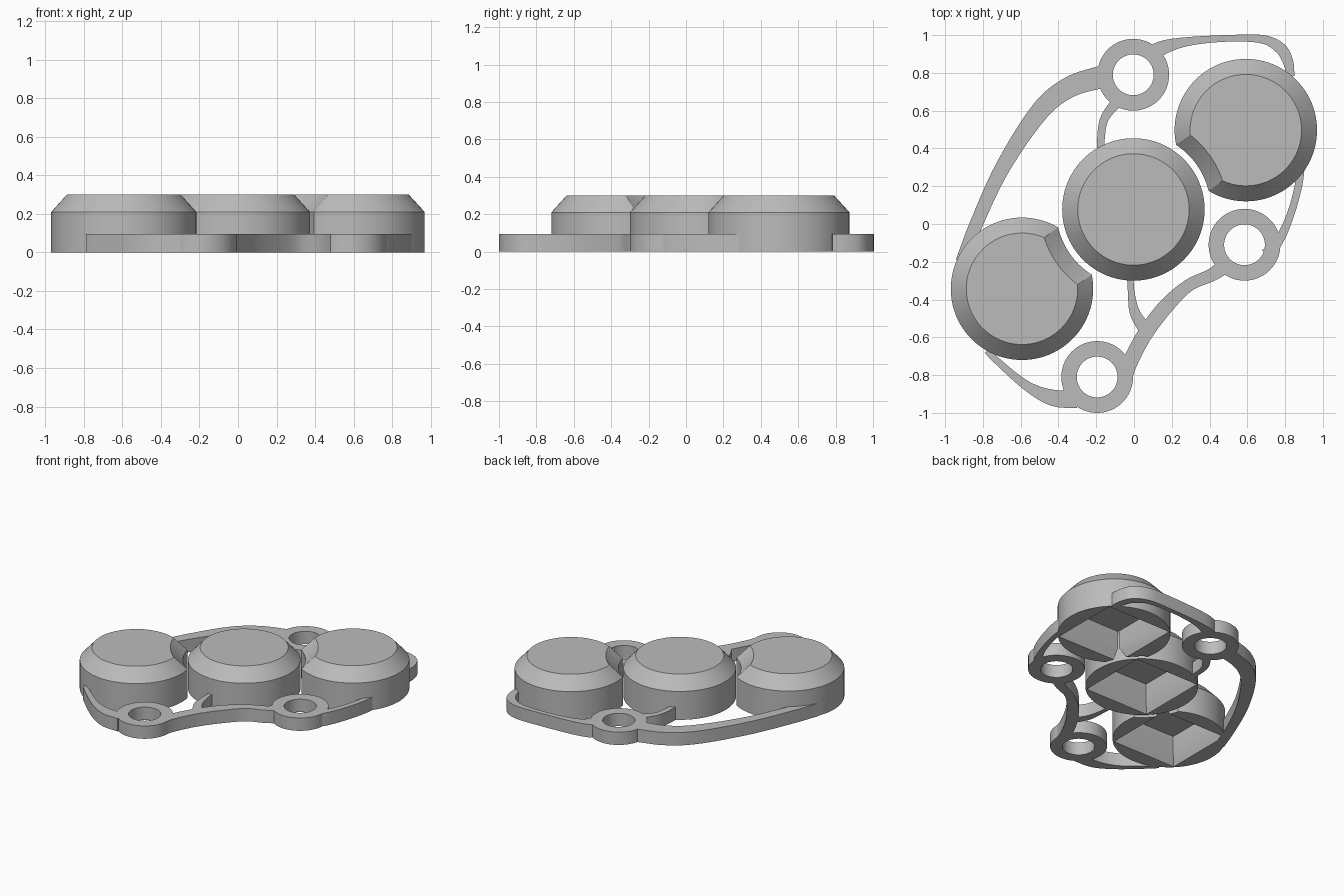
import bpy, bmesh, math
from mathutils import Vector
from mathutils.geometry import interpolate_bezier

if "Cube" in bpy.data.objects:
    bpy.data.objects.remove(bpy.data.objects["Cube"])

grey = bpy.data.materials.new("plain grey")
grey.use_nodes = True
colour = (0.5, 0.5, 0.5, 1)
grey.diffuse_color = colour
grey.node_tree.nodes["Principled BSDF"].inputs["Base Color"].default_value = colour

FRAME_H = 0.095


def finish(name, bm):
    bmesh.ops.recalc_face_normals(bm, faces=bm.faces)
    mesh = bpy.data.meshes.new(name)
    bm.to_mesh(mesh)
    bm.free()
    mesh.materials.append(grey)
    ob = bpy.data.objects.new(name, mesh)
    bpy.context.collection.objects.link(ob)
    return ob


def smooth(ob):
    bpy.ops.object.select_all(action="DESELECT")
    ob.select_set(True)
    bpy.context.view_layer.objects.active = ob
    bpy.ops.object.shade_smooth_by_angle(angle=math.radians(25))


def lathe(name, centre, profile, sides=96, turn=0.0, closed=False):
    """Revolve (radius, z) points; cap the ends, or close the loop for a ring."""
    bm = bmesh.new()
    angles = [turn + math.tau * i / sides for i in range(sides)]
    loops = [[bm.verts.new((centre[0] + r * math.cos(a), centre[1] + r * math.sin(a), z))
              for a in angles] for r, z in profile]
    pairs = list(zip(loops, loops[1:]))
    if closed:
        pairs.append((loops[-1], loops[0]))
    else:
        bm.faces.new(loops[0])
        bm.faces.new(loops[-1])
    for a, b in pairs:
        for i in range(sides):
            j = (i + 1) % sides
            bm.faces.new((a[i], a[j], b[j], b[i]))
    return finish(name, bm)


def strip(name, points):
    """Curved flat bar through (x, y, width) points."""
    pts = [Vector(p) for p in points]
    ext = [2 * pts[0] - pts[1]] + pts + [2 * pts[-1] - pts[-2]]
    path = []
    for a, b, c, d in zip(ext, ext[1:], ext[2:], ext[3:]):
        path += interpolate_bezier(b, b + (c - a) / 6, c - (d - b) / 6, c, 9)[:-1]
    path.append(pts[-1])
    bm = bmesh.new()
    rows = []
    for i, p in enumerate(path):
        t = path[min(i + 1, len(path) - 1)] - path[max(i - 1, 0)]
        side = Vector((-t.y, t.x, 0)).normalized() * p.z / 2
        base = Vector((p.x, p.y, 0))
        up = Vector((0, 0, FRAME_H))
        rows.append([bm.verts.new(v) for v in
                     (base + side, base - side, base - side + up, base + side + up)])
    for a, b in zip(rows, rows[1:]):
        for k in range(4):
            m = (k + 1) % 4
            bm.faces.new((a[k], a[m], b[m], b[k]))
    bm.faces.new(rows[0])
    bm.faces.new(rows[-1])
    smooth(finish(name, bm))


def cut(ob, cutter):
    cutter.hide_render = True
    mod = ob.modifiers.new("cut", "BOOLEAN")
    mod.operation = "DIFFERENCE"
    mod.solver = "EXACT"
    mod.object = cutter
    bpy.context.view_layer.objects.active = ob
    bpy.ops.object.modifier_apply(modifier=mod.name)
    bpy.data.objects.remove(cutter)


# Bevelled round buttons, hollowed below by a square pocket
middle = (-0.003, 0.077)
buttons = {"middle_button": middle,
           "right_button": (-0.593, -0.343),
           "left_button": (0.592, 0.497)}
for name, c in buttons.items():
    ob = lathe(name, c, [(0.377, 0), (0.377, 0.21), (0.295, 0.3)])
    pocket = [(0.375, -0.01), (0.33, 0.08), (0.33, 0.21)]
    cut(ob, lathe("pocket_cutter", c, pocket, 4, math.pi / 4))
    if c != middle:
        # Flared clearance around the middle button
        flare = [(0.41, -0.1), (0.41, 0.21), (0.505, 0.31)]
        cut(ob, lathe("clearance_cutter", middle, flare))
    smooth(ob)

# Mounting rings
rings = {"back_ring": (-0.004, 0.79), "left_ring": (0.585, -0.11), "front_ring": (-0.195, -0.81)}
for name, c in rings.items():
    section = [(0.108, 0), (0.19, 0), (0.19, FRAME_H), (0.108, FRAME_H)]
    smooth(lathe(name, c, section, 64, closed=True))

# Curved bars linking rings and buttons
strip("right_bar", [(-.91, -.2, .07), (-.835, 0, .07), (-.695, .3, .08), (-.5, .595, .1),
                    (-.34, .725, .11), (-.15, .785, .12)])
strip("back_bar", [(.09, .9, .09), (.17, .94, .07), (.3, .968, .045), (.5, .983, .035),
                   (.68, .978, .045), (.775, .93, .06), (.815, .86, .055), (.83, .78, .04)])
strip("left_bar", [(.885, .34, .045), (.87, .2, .04), (.825, .04, .04), (.765, -.09, .05),
                   (.7, -.16, .06)])
strip("front_bar", [(.5, -.2, .09), (.42, -.265, .07), (.29, -.325, .065), (.17, -.435, .08),
                    (.06, -.58, .08), (-.015, -.72, .08), (-.04, -.8, .07)])
strip("front_spur", [(-.02, -.25, .035), (-.015, -.36, .035), (.005, -.47, .055),
                     (.06, -.56, .07)])
strip("back_spur", [(-.172, .35, .04), (-.175, .45, .04), (-.155, .56, .045), (-.08, .66, .06)])
strip("front_right_bar", [(-.775, -.67, .04), (-.73, -.72, .035), (-.57, -.855, .05),
                          (-.43, -.92, .085), (-.3, -.925, .1)])
